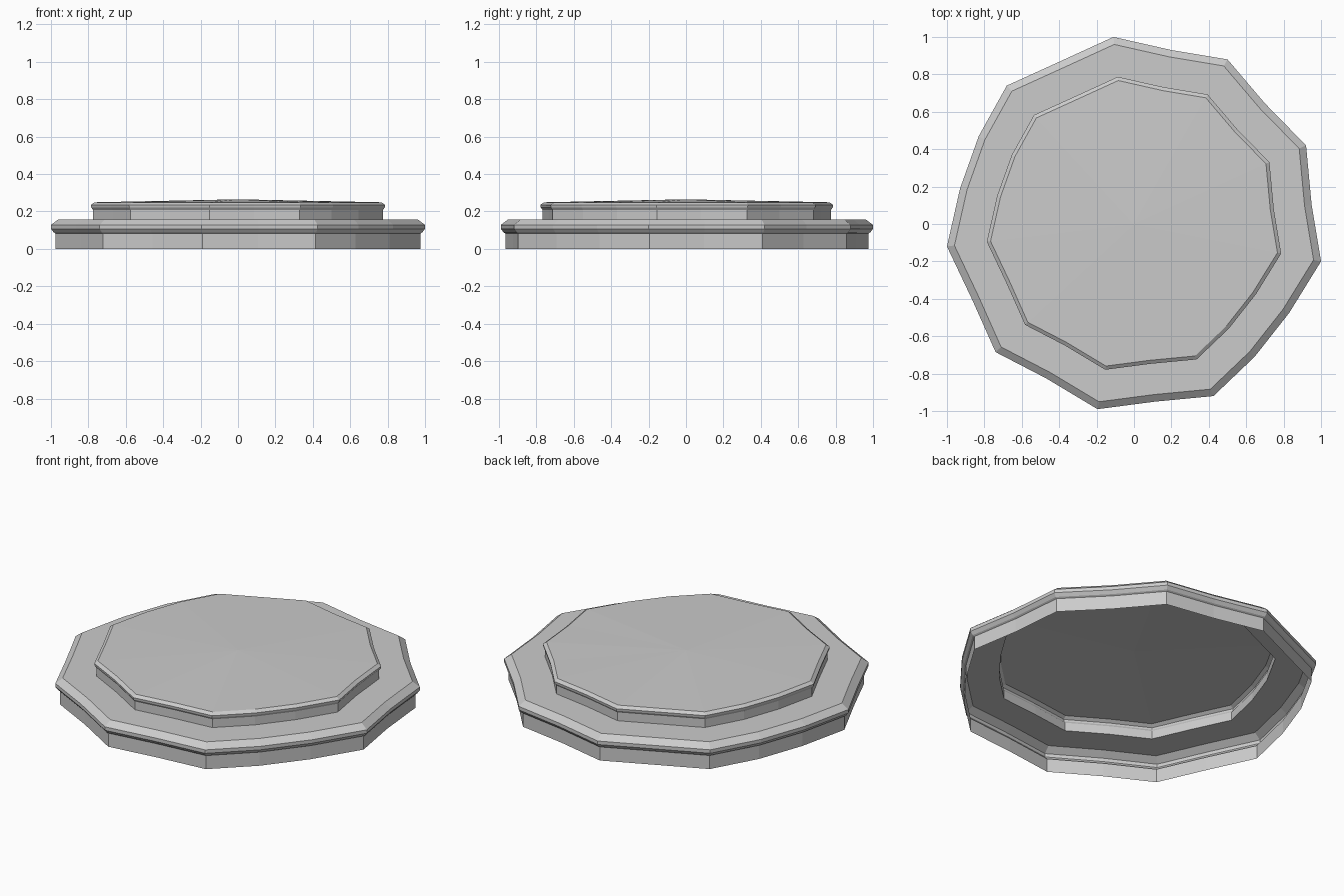
import bpy, bmesh

if "Cube" in bpy.data.objects:
    bpy.data.objects.remove(bpy.data.objects["Cube"])

# Irregular stone outline shared by every tier (x, y), clockwise from the back
OUTLINE = [(-0.11, 1.0), (0.20, 0.93), (0.50, 0.88), (0.70, 0.645), (0.92, 0.42),
           (0.95, 0.10), (1.0, -0.2), (0.83, -0.475), (0.645, -0.71), (0.425, -0.92),
           (0.11, -0.95), (-0.195, -0.99), (-0.47, -0.825), (-0.74, -0.685),
           (-0.865, -0.405), (-1.0, -0.12), (-0.93, 0.19), (-0.83, 0.47),
           (-0.68, 0.74), (-0.405, 0.865)]


def tier(name, profile, crown=None):
    """Loft the outline through (scale, z) rings; crown closes it with a low dome."""
    bm = bmesh.new()
    rings = [[bm.verts.new((x * s, y * s, z)) for x, y in OUTLINE] for s, z in profile]
    n = len(OUTLINE)
    for a, b in zip(rings, rings[1:]):
        for i in range(n):
            j = (i + 1) % n
            bm.faces.new((a[j], a[i], b[i], b[j]))
    if crown is not None:
        c = bm.verts.new((0, 0, crown))
        for i in range(n):
            bm.faces.new((rings[-1][(i + 1) % n], rings[-1][i], c))
    mesh = bpy.data.meshes.new(name)
    bm.to_mesh(mesh)
    bm.free()
    obj = bpy.data.objects.new(name, mesh)
    bpy.context.collection.objects.link(obj)
    return obj


# Wide lower step: open underneath, with a bevelled overhanging lip and ledge
tier("lower_step", [(0.975, 0.0), (0.975, 0.082), (0.985, 0.088), (1.0, 0.107),
                    (1.0, 0.128), (0.96, 0.158), (0.775, 0.158)])

# Smaller upper step with the same lip and a slightly domed top
tier("upper_step", [(0.775, 0.158), (0.775, 0.208), (0.785, 0.222),
                    (0.787, 0.235), (0.767, 0.249)], crown=0.265)
